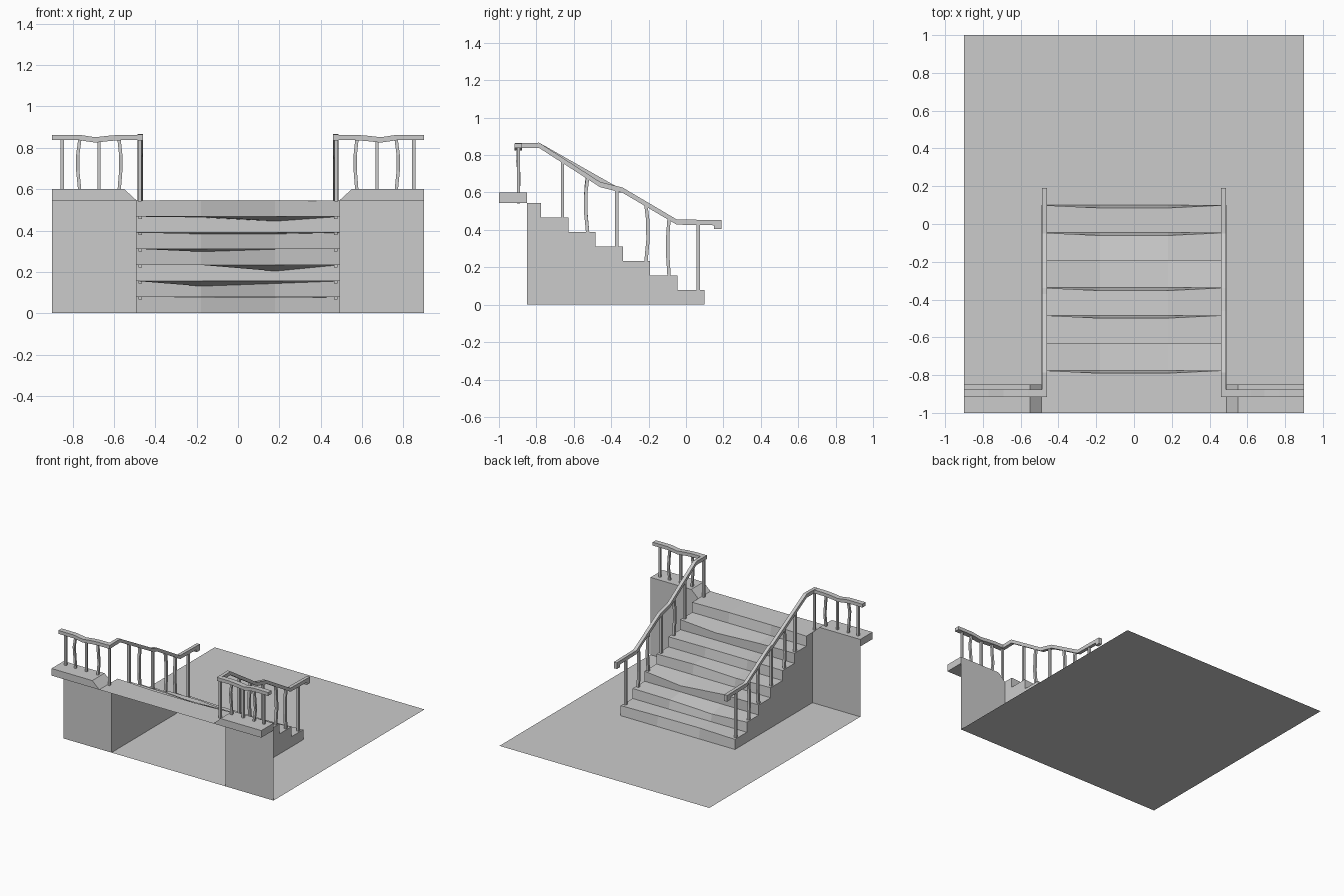
import bpy, bmesh
from mathutils import Vector

if "Cube" in bpy.data.objects:
    bpy.data.objects.remove(bpy.data.objects["Cube"])


def make(name, polys):
    """Object from a list of polygons, welding shared corners."""
    bm = bmesh.new()
    for p in polys:
        bm.faces.new([bm.verts.new(c) for c in p])
    bmesh.ops.remove_doubles(bm, verts=bm.verts, dist=1e-5)
    me = bpy.data.meshes.new(name)
    bm.to_mesh(me)
    bm.free()
    ob = bpy.data.objects.new(name, me)
    bpy.context.collection.objects.link(ob)
    return ob


def sweep(name, rings):
    """Closed skin through four-cornered rings."""
    polys = [rings[0][::-1], rings[-1]]
    for a, b in zip(rings, rings[1:]):
        for i in range(4):
            j = (i + 1) % 4
            polys.append([a[i], a[j], b[j], b[i]])
    ob = make(name, polys)
    bm = bmesh.new()
    bm.from_mesh(ob.data)
    bmesh.ops.recalc_face_normals(bm, faces=bm.faces)
    bm.to_mesh(ob.data)
    bm.free()
    return ob


def rail(name, path, w, h):
    """Handrail along a path, cross-section kept upright."""
    pts = [Vector(p) for p in path]
    d = pts[-1] - pts[0]
    side = Vector((-d.y, d.x, 0)).normalized() * w / 2
    up = Vector((0, 0, h / 2))
    return sweep(name, [[p - side - up, p + side - up, p + side + up, p - side + up] for p in pts])


def post(name, path, r=0.008):
    """Square baluster through the given points, bottom to top."""
    return sweep(name, [[(x - r, y - r, z), (x + r, y - r, z), (x + r, y + r, z), (x - r, y + r, z)]
                        for x, y, z in path])


W, FRONT, BACK, LOW = 0.49, -1.0, -0.85, 0.545
N = 7
ys = [0.1 - 0.1458 * i for i in range(N)]
zs = [LOW * (i + 1) / N for i in range(N)]

# ground sheet
make("ground_slab", [[(-.9, BACK, 0), (.9, BACK, 0), (.9, 1, 0), (-.9, 1, 0)]])

# worn treads and risers: dips of each nosing at the two inner columns
cols = [-W, -0.18, 0.18, W]
dips = [(.001, .003), (.025, .012), (0, .03), (.014, .002), (.006, .006), (.004, .022), (.003, .003)]
polys = []
for i in range(N):
    wear = 0 if i in (2, 5) else 0.015
    dz = (0, *dips[i], 0)
    nose = [(x, ys[i] - (wear if 0 < k < 3 else 0), zs[i] - dz[k]) for k, x in enumerate(cols)]
    zb = zs[i - 1] if i else 0
    yb = ys[i + 1] if i < N - 1 else FRONT
    for k in range(3):
        a, b = cols[k], cols[k + 1]
        polys.append([(a, ys[i], zb), nose[k], nose[k + 1], (b, ys[i], zb)])
        polys.append([(a, yb, zs[i]), (b, yb, zs[i]), nose[k + 1], nose[k]])
make("steps", polys)

for s, tag in ((-1, "left"), (1, "right")):
    # stepped side wall
    polys = []
    for i in range(N):
        yb = ys[i + 1] if i < N - 1 else BACK
        q = [(s * W, yb, 0), (s * W, ys[i], 0), (s * W, ys[i], zs[i]), (s * W, yb, zs[i])]
        polys.append(q if s > 0 else q[::-1])
    make(tag + "_stair_side", polys)

    # retaining wall sheet facing the stairs
    q = [(s * .9, BACK, 0), (s * W, BACK, 0), (s * W, BACK, LOW), (s * .9, BACK, LOW)]
    make(tag + "_retaining_wall", [q if s > 0 else q[::-1]])

    # curb with sloped inner end
    prof = [(W, LOW), (.9, LOW), (.9, .6), (.55, .6)]
    sweep(tag + "_curb", [[(s * x, y, z) for x, z in prof] for y in (FRONT, BACK)])

    # stair handrail with its turned-down end
    X = s * 0.473
    sag = [(-.46, .643)] if s > 0 else [(-.37, .617)]
    path = [(.19, .438), (-.05, .442), (-.34, .613)] + sag + [(-.785, .852), (-.915, .85)]
    rail(tag + "_stair_rail", [(X, y, z) for y, z in path], 0.026, 0.028)
    rail(tag + "_rail_end", [(X, .15, .42), (X, .19, .42)], 0.026, 0.032)

    # stair balusters: position, step index, bow
    for n, (y, i, bow) in enumerate([(.065, 0, 0), (-.09, 1, -.008), (-.215, 2, .012),
                                     (-.37, 3, 0), (-.525, 4, -.012), (-.66, 5, 0)]):
        for (y0, z0), (y1, z1) in zip(path, path[1:]):
            if y1 <= y <= y0:
                top = z0 + (z1 - z0) * (y - y0) / (y1 - y0)
        base = zs[i] - .012
        h = top - base
        pts = [(X, y, base), (X, y + bow, base + h * .4), (X, y + bow * .8, base + h * .75), (X, y, top)]
        post(f"{tag}_stair_baluster_{n}", pts if bow else [pts[0], pts[-1]], 0.009)

    # upper handrail and balusters on the curb
    rail(tag + "_upper_rail", [(s * x, -.896, z) for x, z in
                               [(.9, .85), (.77, .85), (.69, .838), (.62, .846), (.56, .85), (.46, .85)]],
         0.04, 0.026)
    for n, (x, bow) in enumerate([(.85, 0), (.765, .01), (.672, 0), (.575, -.008), (.475, 0)]):
        b = LOW - .005 if x < .5 else .59
        h = .84 - b
        pts = [(s * x, -.896, b), (s * (x + bow), -.892, b + h * .4),
               (s * (x + bow), -.9, b + h * .7), (s * x, -.896, .84)]
        post(f"{tag}_upper_baluster_{n}", pts if bow else [pts[0], pts[-1]])
